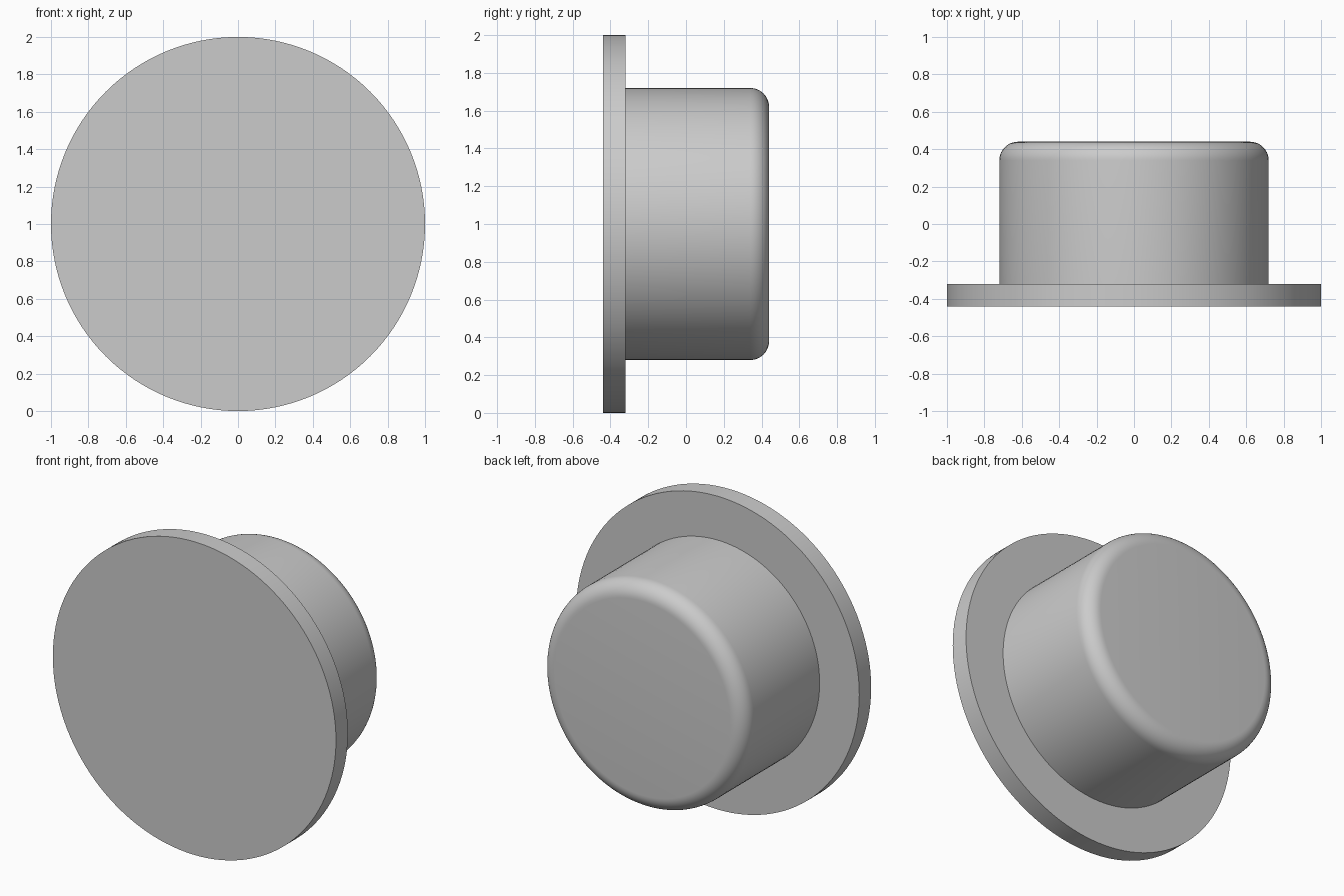
import bpy, bmesh
from math import sin, cos, pi, radians
from mathutils import Matrix, Vector

cube = bpy.data.objects.get("Cube")
if cube:
    bpy.data.objects.remove(cube, do_unlink=True)

SEGMENTS = 128
FLANGE_R, BODY_R = 1.0, 0.72
FRONT, STEP, BACK = -0.44, -0.32, 0.44
FILLET, FILLET_STEPS = 0.1, 10

grey = bpy.data.materials.new("plain grey")
grey.use_nodes = True
colour = (0.6, 0.6, 0.6, 1)
grey.diffuse_color = colour
grey.node_tree.nodes["Principled BSDF"].inputs["Base Color"].default_value = colour

# Half profile as (radius, y): flange, step, body, rounded back edge
profile = [(FLANGE_R, FRONT), (FLANGE_R, STEP), (BODY_R, STEP)]
for i in range(FILLET_STEPS + 1):
    a = pi / 2 * i / FILLET_STEPS
    profile.append((BODY_R - FILLET + FILLET * cos(a), BACK - FILLET + FILLET * sin(a)))

# Sweep the profile round the y axis and close both ends with flat discs
bm = bmesh.new()
rings = []
for r, y in profile:
    angles = [2 * pi * k / SEGMENTS for k in range(SEGMENTS)]
    rings.append([bm.verts.new((r * cos(a), y, 1 + r * sin(a))) for a in angles])
for lower, upper in zip(rings, rings[1:]):
    for k in range(SEGMENTS):
        n = (k + 1) % SEGMENTS
        bm.faces.new((lower[k], lower[n], upper[n], upper[k]))
bm.faces.new(rings[0])
bm.faces.new(rings[-1])
bmesh.ops.recalc_face_normals(bm, faces=bm.faces[:])

mesh = bpy.data.meshes.new("flanged_plug")
bm.to_mesh(mesh)
bm.free()
mesh.materials.append(grey)
plug = bpy.data.objects.new("flanged_plug", mesh)
bpy.context.collection.objects.link(plug)

# Smooth round walls, crisp flange edges
bpy.ops.object.select_all(action="DESELECT")
plug.select_set(True)
bpy.context.view_layer.objects.active = plug
bpy.ops.object.shade_smooth_by_angle(angle=radians(30))
